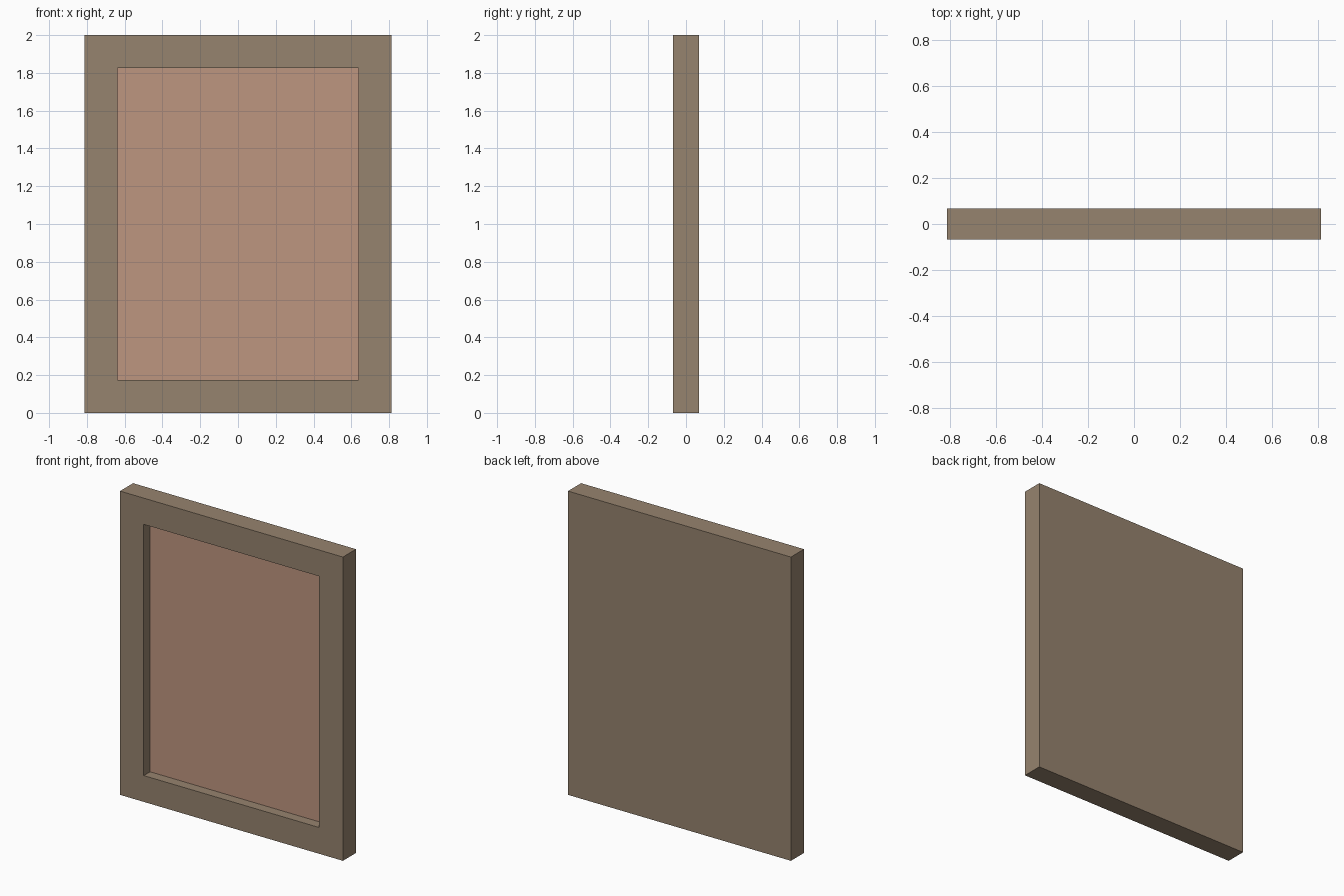
import bpy
import bmesh

WIDTH, DEPTH, HEIGHT = 1.624, 0.136, 2.0
BORDER, RECESS = 0.173, 0.066

cube = bpy.data.objects.get("Cube")
if cube:
    bpy.data.objects.remove(cube, do_unlink=True)


def make_material(name, colour):
    mat = bpy.data.materials.new(name)
    mat.use_nodes = True
    mat.diffuse_color = colour
    mat.node_tree.nodes["Principled BSDF"].inputs["Base Color"].default_value = colour
    return mat


# Solid slab, front face inset and pushed back to form the recessed panel
bm = bmesh.new()
bmesh.ops.create_cube(bm, size=1)
for v in bm.verts:
    v.co.x *= WIDTH
    v.co.y *= DEPTH
    v.co.z = (v.co.z + 0.5) * HEIGHT
bm.normal_update()
front = min(bm.faces, key=lambda f: f.normal.y)
bmesh.ops.inset_region(bm, faces=[front], thickness=BORDER, use_even_offset=True)
panel = bmesh.ops.extrude_discrete_faces(bm, faces=[front])["faces"][0]
bmesh.ops.translate(bm, verts=panel.verts, vec=(0, RECESS, 0))
panel.material_index = 1
bmesh.ops.recalc_face_normals(bm, faces=bm.faces)

mesh = bpy.data.meshes.new("picture_frame")
bm.to_mesh(mesh)
bm.free()
mesh.materials.append(make_material("brown wood", (0.305, 0.227, 0.156, 1)))
mesh.materials.append(make_material("dusty pink panel", (0.515, 0.305, 0.216, 1)))
frame = bpy.data.objects.new("picture_frame", mesh)
bpy.context.collection.objects.link(frame)
